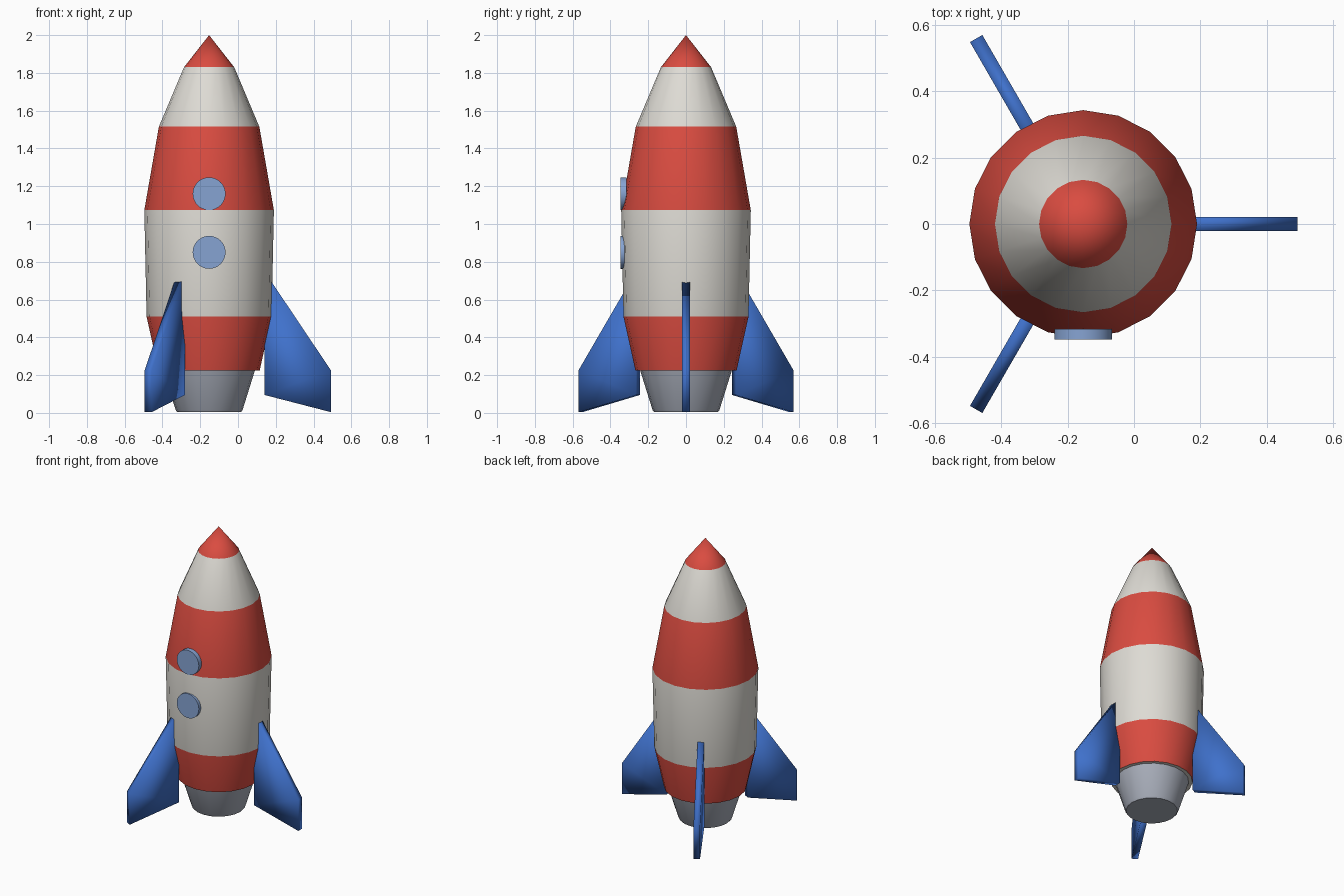
import bpy, bmesh, math
from mathutils import Matrix, Vector

old = bpy.data.objects.get("Cube")
if old:
    bpy.data.objects.remove(old)

AXIS_X = -0.153   # the hull axis sits off centre so the three fins balance the bounds
SIDES = 20


def material(name, rgb):
    m = bpy.data.materials.new(name)
    m.use_nodes = True
    m.diffuse_color = (*rgb, 1)
    m.node_tree.nodes["Principled BSDF"].inputs["Base Color"].default_value = (*rgb, 1)
    return m


red = material("red paint", (0.70, 0.072, 0.052))
white = material("warm white paint", (0.73, 0.71, 0.66))
blue = material("blue fin", (0.05, 0.165, 0.60))
glass = material("pale blue glass", (0.24, 0.37, 0.65))
metal = material("grey metal", (0.40, 0.43, 0.50))


def finish(name, bm, mats, angle):
    bmesh.ops.recalc_face_normals(bm, faces=bm.faces)
    mesh = bpy.data.meshes.new(name)
    bm.to_mesh(mesh)
    bm.free()
    for m in mats:
        mesh.materials.append(m)
    ob = bpy.data.objects.new(name, mesh)
    bpy.context.collection.objects.link(ob)
    bpy.ops.object.select_all(action='DESELECT')
    ob.select_set(True)
    bpy.context.view_layer.objects.active = ob
    bpy.ops.object.shade_smooth_by_angle(angle=math.radians(angle))
    return ob


def lathe(name, profile, mats, bands):
    """Turn a (radius, z) profile; bands gives the material of each segment."""
    bm = bmesh.new()
    rings = []
    for r, z in profile:
        count = SIDES if r > 0 else 1
        rings.append([bm.verts.new((r * math.cos(math.tau * i / SIDES),
                                    r * math.sin(math.tau * i / SIDES), z))
                      for i in range(count)])
    for low, high, mat in zip(rings, rings[1:], bands):
        for i in range(SIDES):
            j = (i + 1) % SIDES
            top = [high[j], high[i]] if len(high) > 1 else [high[0]]
            bm.faces.new([low[i], low[j]] + top).material_index = mat
    for ring, mat in ((rings[0], bands[0]), (rings[-1], bands[-1])):
        if len(ring) > 1:
            bm.faces.new(ring).material_index = mat
    ob = finish(name, bm, mats, 35)
    ob.location.x = AXIS_X
    return ob


# Hull with alternating paint bands
hull = lathe("hull",
             [(0.268, 0.225), (0.331, 0.51), (0.343, 1.073),
              (0.266, 1.515), (0.133, 1.83), (0, 2.0)],
             [red, white], [0, 1, 0, 1, 0])
for face in hull.data.polygons:
    if face.normal.z < -0.9:      # underside of the hull
        face.material_index = 1

# Engine nozzle
lathe("nozzle", [(0.169, 0.004), (0.177, 0.015), (0.243, 0.226)], [metal], [0, 0])

# Three swept fins, rooted inside the hull
FIN = [(0.293, 0.095), (0.645, 0.004), (0.645, 0.225), (0.293, 0.75)]
for name, degrees in (("left_fin", 0), ("back_fin", 120), ("front_fin", 240)):
    bm = bmesh.new()
    face = bm.faces.new([bm.verts.new((r, -0.0215, z)) for r, z in FIN])
    ext = bmesh.ops.extrude_face_region(bm, geom=[face])
    bmesh.ops.translate(bm, vec=Vector((0, 0.043, 0)),
                        verts=[v for v in ext["geom"] if isinstance(v, bmesh.types.BMVert)])
    fin = finish(name, bm, [blue], 180)
    fin.location.x = AXIS_X
    fin.rotation_euler.z = math.radians(degrees)

# Round portholes on the front
for name, z in (("upper_porthole", 1.16), ("lower_porthole", 0.85)):
    bm = bmesh.new()
    bmesh.ops.create_cone(bm, cap_ends=True, segments=32, radius1=0.087, radius2=0.087,
                          depth=0.032, matrix=Matrix.Rotation(math.pi / 2, 4, 'X'))
    finish(name, bm, [glass], 35).location = (AXIS_X, -0.332, z)
